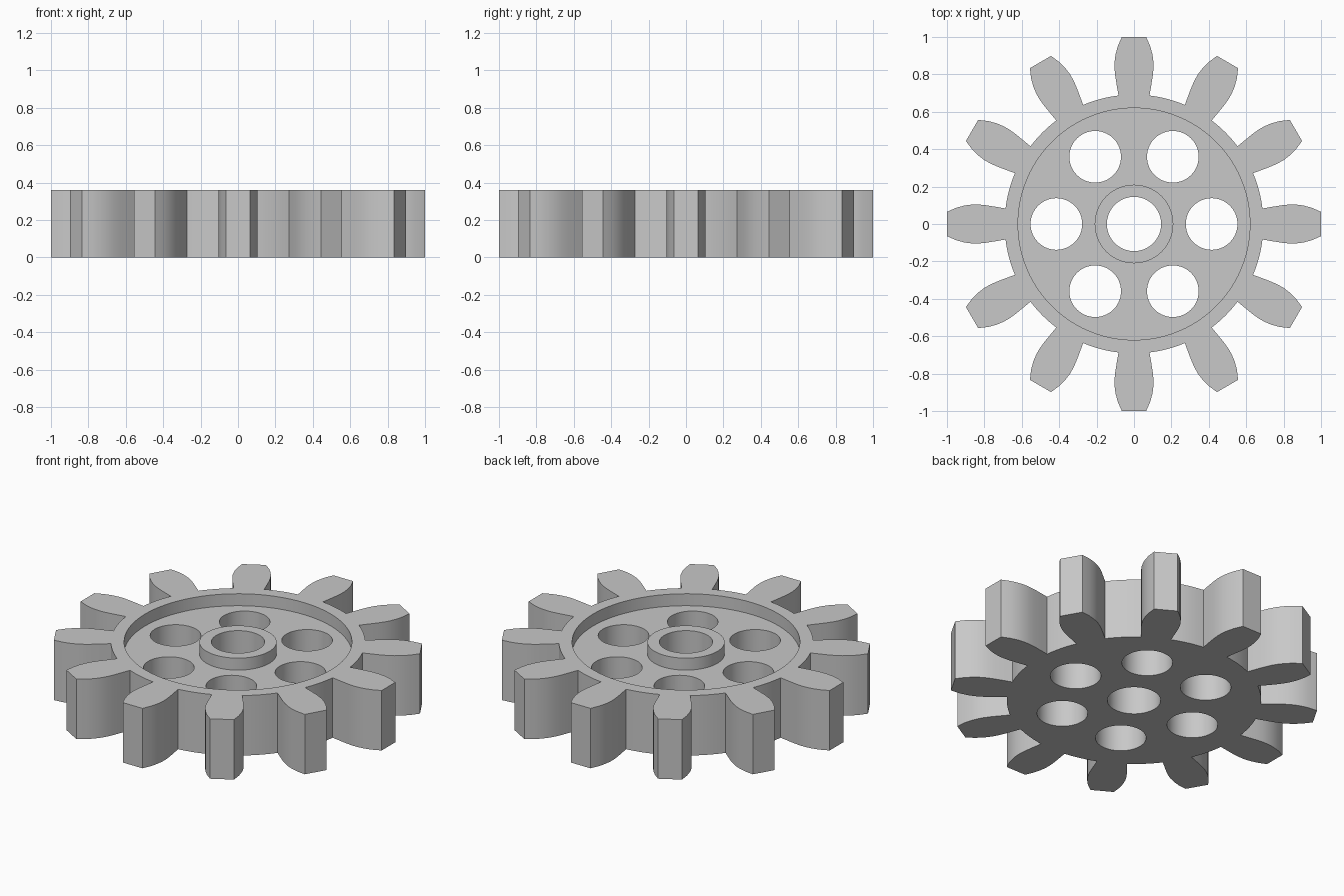
import bpy, bmesh
from math import sin, cos, pi, radians, atan2, hypot
from mathutils import Matrix, Vector

cube = bpy.data.objects.get("Cube")
if cube:
    bpy.data.objects.remove(cube, do_unlink=True)

TEETH = 12
THICK = 0.36
RECESS_DEPTH = 0.072
RIM_R, HUB_R, BORE_R = 0.62, 0.21, 0.145
HOLE_R, HOLE_RING = 0.138, 0.415

steel = bpy.data.materials.new("plain_grey")
steel.use_nodes = True
GREY = (0.58, 0.58, 0.58, 1)
steel.diffuse_color = GREY
steel.node_tree.nodes["Principled BSDF"].inputs["Base Color"].default_value = GREY


def make_object(name, bm):
    bmesh.ops.recalc_face_normals(bm, faces=bm.faces)
    mesh = bpy.data.meshes.new(name)
    bm.to_mesh(mesh)
    bm.free()
    mesh.materials.append(steel)
    obj = bpy.data.objects.new(name, mesh)
    bpy.context.collection.objects.link(obj)
    return obj


def gear_outline():
    # one flank as (half width, radius), from root to tip
    flank = [(0.083, 0.687), (0.092, 0.74), (0.1, 0.79), (0.104, 0.83),
             (0.104, 0.865), (0.099, 0.905), (0.087, 0.95), (0.065, 1.0)]
    tooth = [(r, -w) for w, r in flank] + [(r, w) for w, r in reversed(flank)]
    # root arc that leads to the next tooth
    root_r = hypot(*flank[0])
    start = atan2(*flank[0])
    gap = 2 * pi / TEETH - 2 * start
    steps = 6
    arc = [(root_r * cos(start + gap * i / steps), root_r * sin(start + gap * i / steps))
           for i in range(1, steps)]
    points = []
    for k in range(TEETH):
        turn = Matrix.Rotation(2 * pi * k / TEETH, 3, 'Z')
        points += [turn @ Vector((x, y, 0)) for x, y in tooth + arc]
    return points


# toothed blank
bm = bmesh.new()
face = bm.faces.new([bm.verts.new(p) for p in gear_outline()])
result = bmesh.ops.extrude_face_region(bm, geom=[face])
top = [v for v in result["geom"] if isinstance(v, bmesh.types.BMVert)]
bmesh.ops.translate(bm, verts=top, vec=(0, 0, THICK))
gear = make_object("gear_wheel", bm)

# ring-shaped cutter for the recess between rim and hub
bm = bmesh.new()
low, high = THICK - RECESS_DEPTH, THICK + 0.1
section = [bm.verts.new((r, 0, z)) for r, z in
           ((HUB_R, low), (RIM_R, low), (RIM_R, high), (HUB_R, high))]
edges = [bm.edges.new((section[i], section[(i + 1) % 4])) for i in range(4)]
bmesh.ops.spin(bm, geom=section + edges, cent=(0, 0, 0), axis=(0, 0, 1),
               angle=2 * pi, steps=96, use_merge=True)
bmesh.ops.remove_doubles(bm, verts=bm.verts, dist=0.0001)
recess_cutter = make_object("recess_cutter", bm)

# cutter for the bore and the six round holes
bm = bmesh.new()
holes = [(0, 0, BORE_R)]
holes += [(HOLE_RING * cos(k * pi / 3), HOLE_RING * sin(k * pi / 3), HOLE_R) for k in range(6)]
for x, y, r in holes:
    bmesh.ops.create_cone(bm, cap_ends=True, segments=64, radius1=r, radius2=r,
                          depth=1, matrix=Matrix.Translation((x, y, THICK / 2)))
hole_cutter = make_object("hole_cutter", bm)

# cut, then drop the cutters
bpy.ops.object.select_all(action='DESELECT')
gear.select_set(True)
bpy.context.view_layer.objects.active = gear
for cutter in (recess_cutter, hole_cutter):
    cutter.hide_render = True
    mod = gear.modifiers.new(cutter.name, 'BOOLEAN')
    mod.operation = 'DIFFERENCE'
    mod.solver = 'EXACT'
    mod.object = cutter
    bpy.ops.object.modifier_apply(modifier=mod.name)
    bpy.data.objects.remove(cutter, do_unlink=True)

bpy.ops.object.shade_smooth_by_angle(angle=radians(30))
